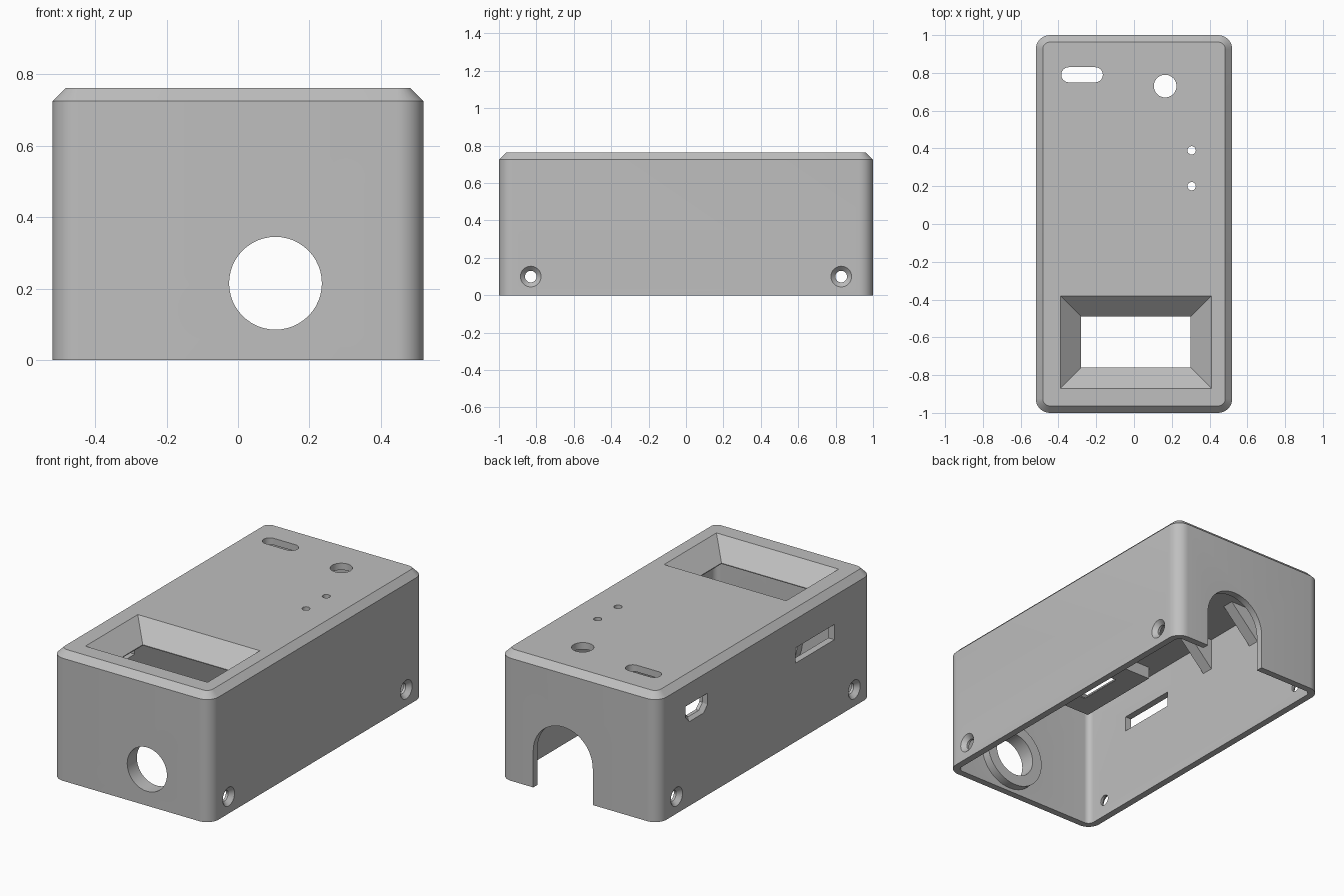
import bpy
import bmesh
import math
from mathutils import Vector

cube = bpy.data.objects.get("Cube")
if cube:
    bpy.data.objects.remove(cube, do_unlink=True)

grey = bpy.data.materials.new("plain grey")
grey.use_nodes = True
grey.diffuse_color = (0.52, 0.52, 0.52, 1)
grey.node_tree.nodes["Principled BSDF"].inputs["Base Color"].default_value = grey.diffuse_color

HX, HY, TOP, WALL = 0.52, 1.0, 0.762, 0.04
CHAMFER, RADIUS = 0.037, 0.075
PORT_X, PORT_Z = 0.105, 0.215


def rounded(cx, cy, hx, hy, r, steps=8):
    """Outline of a rectangle with rounded corners (a circle if r = hx = hy)."""
    pts = []
    for q, (sx, sy) in enumerate(((1, 1), (-1, 1), (-1, -1), (1, -1))):
        for i in range(steps + 1):
            a = (q + i / steps) * math.pi / 2
            p = (cx + sx * (hx - r) + r * math.cos(a), cy + sy * (hy - r) + r * math.sin(a))
            if not pts or (Vector(p) - Vector(pts[-1])).length > 1e-5:
                pts.append(p)
    if (Vector(pts[0]) - Vector(pts[-1])).length < 1e-5:
        pts.pop()
    return pts


def rect(x0, x1, y0, y1):
    return [(x0, y0), (x1, y0), (x1, y1), (x0, y1)]


def circle(cx, cy, r):
    return rounded(cx, cy, r, r, r, 12)


def loft(name, layers, axis="z"):
    """Solid through outlines stacked along an axis: layers = [(outline, depth)]."""
    place = {"x": lambda a, b, d: (d, a, b),
             "y": lambda a, b, d: (a, d, b),
             "z": lambda a, b, d: (a, b, d)}[axis]
    bm = bmesh.new()
    rings = [[bm.verts.new(place(a, b, d)) for a, b in pts] for pts, d in layers]
    for low, high in zip(rings, rings[1:]):
        for i in range(len(low)):
            j = (i + 1) % len(low)
            bm.faces.new((low[i], low[j], high[j], high[i]))
    bm.faces.new(rings[0])
    bm.faces.new(rings[-1])
    bmesh.ops.recalc_face_normals(bm, faces=bm.faces)
    mesh = bpy.data.meshes.new(name)
    bm.to_mesh(mesh)
    bm.free()
    mesh.materials.append(grey)
    obj = bpy.data.objects.new(name, mesh)
    bpy.context.collection.objects.link(obj)
    return obj


def combine(target, tool, operation):
    mod = target.modifiers.new("join", "BOOLEAN")
    mod.operation, mod.solver, mod.object = operation, "EXACT", tool
    bpy.context.view_layer.objects.active = target
    bpy.ops.object.modifier_apply(modifier=mod.name)
    bpy.data.objects.remove(tool, do_unlink=True)


# Outer shell with chamfered lid, hollowed from below
case = loft("enclosure", [
    (rounded(0, 0, HX, HY, RADIUS), 0),
    (rounded(0, 0, HX, HY, RADIUS), TOP - CHAMFER),
    (rounded(0, 0, HX - CHAMFER, HY - CHAMFER, RADIUS - CHAMFER), TOP)])
inner = rounded(0, 0, HX - WALL, HY - WALL, RADIUS - WALL)
combine(case, loft("cavity", [(inner, -0.1), (inner, TOP - WALL)]), "DIFFERENCE")

# Additions: display frame, ring behind the front port, corner gussets
frame = rect(-0.41, 0.43, -0.89, -0.36)
parts = [loft("display_frame", [(frame, 0.65), (frame, 0.74)])]
ring = circle(PORT_X, PORT_Z, 0.195)
parts.append(loft("port_ring", [(ring, -0.98), (ring, -0.91)], "y"))
brace = [(-0.5, 0.515), (-0.28, 0.735), (-0.5, 0.735)]
for y in (0.03, 0.43):
    parts.append(loft("gusset", [(brace, y), (brace, y + 0.07)], "y"))
for part in parts:
    combine(case, part, "UNION")

cutters = []

# Sloped display opening, extended a little past both surfaces
wide = rect(-0.40, 0.42, -0.88, -0.37)
narrow = rect(-0.28, 0.30, -0.76, -0.49)
cutters.append(loft("display_cut", [(narrow, 0.6), (narrow, 0.655), (wide, TOP + 0.01)]))

# Lid holes: oval slot, button, two indicator holes
lid_holes = [rounded(-0.275, 0.79, 0.11, 0.04, 0.04), circle(0.165, 0.73, 0.06),
             circle(0.305, 0.39, 0.022), circle(0.305, 0.20, 0.022)]
for outline in lid_holes:
    cutters.append(loft("lid_cut", [(outline, 0.6), (outline, 0.9)]))

# Round front port and arched rear cable opening
port = circle(PORT_X, PORT_Z, 0.13)
cutters.append(loft("port_cut", [(port, -1.1), (port, -0.8)], "y"))
R = 0.195
arch = [(PORT_X + R, -0.1)]
arch += [(PORT_X + R * math.cos(i * math.pi / 24), PORT_Z + R * math.sin(i * math.pi / 24))
         for i in range(25)]
arch.append((PORT_X - R, -0.1))
cutters.append(loft("arch_cut", [(arch, 0.9), (arch, 1.1)], "y"))

# Countersunk screw holes on both sides
for side in (-1, 1):
    for y in (-0.83, 0.83):
        cutters.append(loft("screw_cut", [
            (circle(y, 0.1, 0.065), side * (HX + 0.01)),
            (circle(y, 0.1, 0.031), side * (HX - 0.025)),
            (circle(y, 0.1, 0.031), side * 0.4)], "x"))

# Card slot and funnelled plug opening on the right side wall
slot = rect(-0.645, -0.28, 0.465, 0.555)
cutters.append(loft("slot_cut", [(slot, -0.6), (slot, -0.4)], "x"))


def plug(grow):
    y0, y1, z0, z1, c = 0.56 - grow, 0.73 + grow, 0.515 - grow, 0.585 + grow, 0.035
    return [(y0, z1), (y0, z0 + c), (y0 + c, z0), (y1 - c, z0), (y1, z0 + c), (y1, z1)]


cutters.append(loft("plug_cut", [(plug(0.025), -HX - 0.01), (plug(0), -HX + 0.02),
                                 (plug(0), -0.4)], "x"))

for cutter in cutters:
    combine(case, cutter, "DIFFERENCE")

bpy.ops.object.select_all(action="DESELECT")
case.select_set(True)
bpy.context.view_layer.objects.active = case
bpy.ops.object.shade_smooth_by_angle(angle=math.radians(30))
